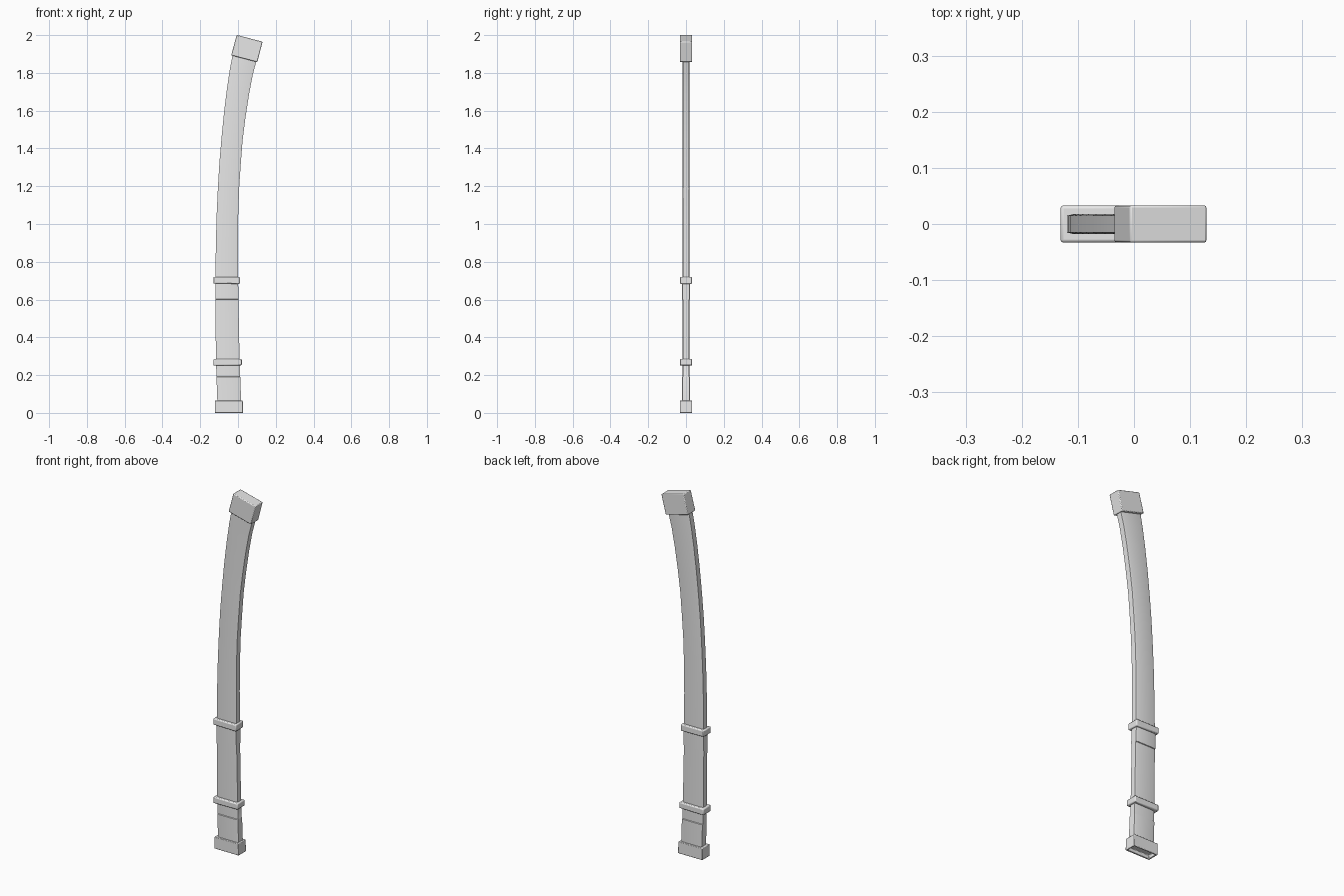
import bpy, bmesh, math
from mathutils import Vector

cube = bpy.data.objects.get("Cube")
if cube:
    bpy.data.objects.remove(cube, do_unlink=True)

grey = bpy.data.materials.new("plain grey")
grey.use_nodes = True
COLOUR = (0.8, 0.8, 0.8, 1)
grey.diffuse_color = COLOUR
grey.node_tree.nodes["Principled BSDF"].inputs["Base Color"].default_value = COLOUR


def finish(bm, name, bevel=0):
    bmesh.ops.recalc_face_normals(bm, faces=bm.faces)
    mesh = bpy.data.meshes.new(name)
    bm.to_mesh(mesh)
    bm.free()
    mesh.materials.append(grey)
    obj = bpy.data.objects.new(name, mesh)
    bpy.context.collection.objects.link(obj)
    if bevel:
        mod = obj.modifiers.new("soft edges", 'BEVEL')
        mod.width = bevel
        mod.segments = 2
        mod.limit_method = 'ANGLE'
    bpy.ops.object.select_all(action='DESELECT')
    obj.select_set(True)
    bpy.context.view_layer.objects.active = obj
    bpy.ops.object.shade_smooth_by_angle(angle=math.radians(35))
    return obj


def plate(name, corners, half, bevel=0.005, recess=None):
    """Block from a four-sided x/z outline, optionally hollowed from below."""
    bm = bmesh.new()
    front = [bm.verts.new((x, -half, z)) for x, z in corners]
    back = [bm.verts.new((x, half, z)) for x, z in corners]
    bm.faces.new(front)
    bm.faces.new(back)
    for i in range(4):
        j = (i + 1) % 4
        bm.faces.new((front[i], front[j], back[j], back[i]))
    bmesh.ops.recalc_face_normals(bm, faces=bm.faces)
    if recess:
        rim, depth = recess
        bottom = min(bm.faces, key=lambda f: f.calc_center_median().z)
        bmesh.ops.inset_region(bm, faces=[bottom], thickness=rim)
        hole = bmesh.ops.extrude_face_region(bm, geom=[bottom])["geom"]
        bmesh.ops.translate(bm, vec=Vector((0, 0, depth)),
                            verts=[v for v in hole if isinstance(v, bmesh.types.BMVert)])
        if bottom.is_valid:
            bmesh.ops.delete(bm, geom=[bottom], context='FACES_ONLY')
    return finish(bm, name, bevel)


# Curved sheath: left x, left z, right x, right z, half thickness
rows = [
    (-0.108, 0.02, 0.018, 0.02, 0.022), (-0.114, 0.19, 0.012, 0.19, 0.022),
    (-0.114, 0.192, 0.011, 0.192, 0.018), (-0.117, 0.30, 0.008, 0.30, 0.018),
    (-0.120, 0.60, 0.002, 0.60, 0.018), (-0.120, 0.602, 0.002, 0.602, 0.022),
    (-0.120, 0.70, 0.001, 0.70, 0.022), (-0.120, 0.702, 0.001, 0.702, 0.018),
    (-0.117, 0.90, 0.000, 0.89, 0.018), (-0.113, 1.05, 0.001, 1.04, 0.018),
    (-0.106, 1.20, 0.006, 1.19, 0.018), (-0.098, 1.33, 0.014, 1.31, 0.018),
    (-0.087, 1.46, 0.024, 1.44, 0.018), (-0.074, 1.59, 0.039, 1.56, 0.018),
    (-0.058, 1.72, 0.059, 1.69, 0.018), (-0.043, 1.82, 0.078, 1.79, 0.018),
    (-0.022, 1.93, 0.106, 1.895, 0.018),
]
section = [(0, -0.85), (0, 0.85), (0.1, 1), (0.9, 1),
           (1, 0.85), (1, -0.85), (0.9, -1), (0.1, -1)]
bm = bmesh.new()
loops = []
for xl, zl, xr, zr, half in rows:
    loops.append([bm.verts.new((xl + (xr - xl) * t, y * half, zl + (zr - zl) * t))
                  for t, y in section])
for a, b in zip(loops, loops[1:]):
    for i in range(8):
        j = (i + 1) % 8
        bm.faces.new((a[i], a[j], b[j], b[i]))
bm.faces.new(loops[0])
bm.faces.new(loops[-1])
finish(bm, "sheath_body")

# Mouth collar with open recess, two bands and the tilted end cap
plate("mouth_collar", [(-0.123, 0), (0.027, 0), (0.025, 0.065), (-0.123, 0.065)],
      0.033, 0.003, recess=(0.011, 0.02))
plate("lower_band", [(-0.13, 0.25), (0.02, 0.252), (0.02, 0.285), (-0.13, 0.285)], 0.033)
plate("upper_band", [(-0.131, 0.685), (0.01, 0.683), (0.01, 0.72), (-0.131, 0.72)], 0.033)
plate("end_cap", [(-0.036, 1.893), (0.102, 1.857), (0.13, 1.965), (-0.007, 2.001)],
      0.033, 0.004)
